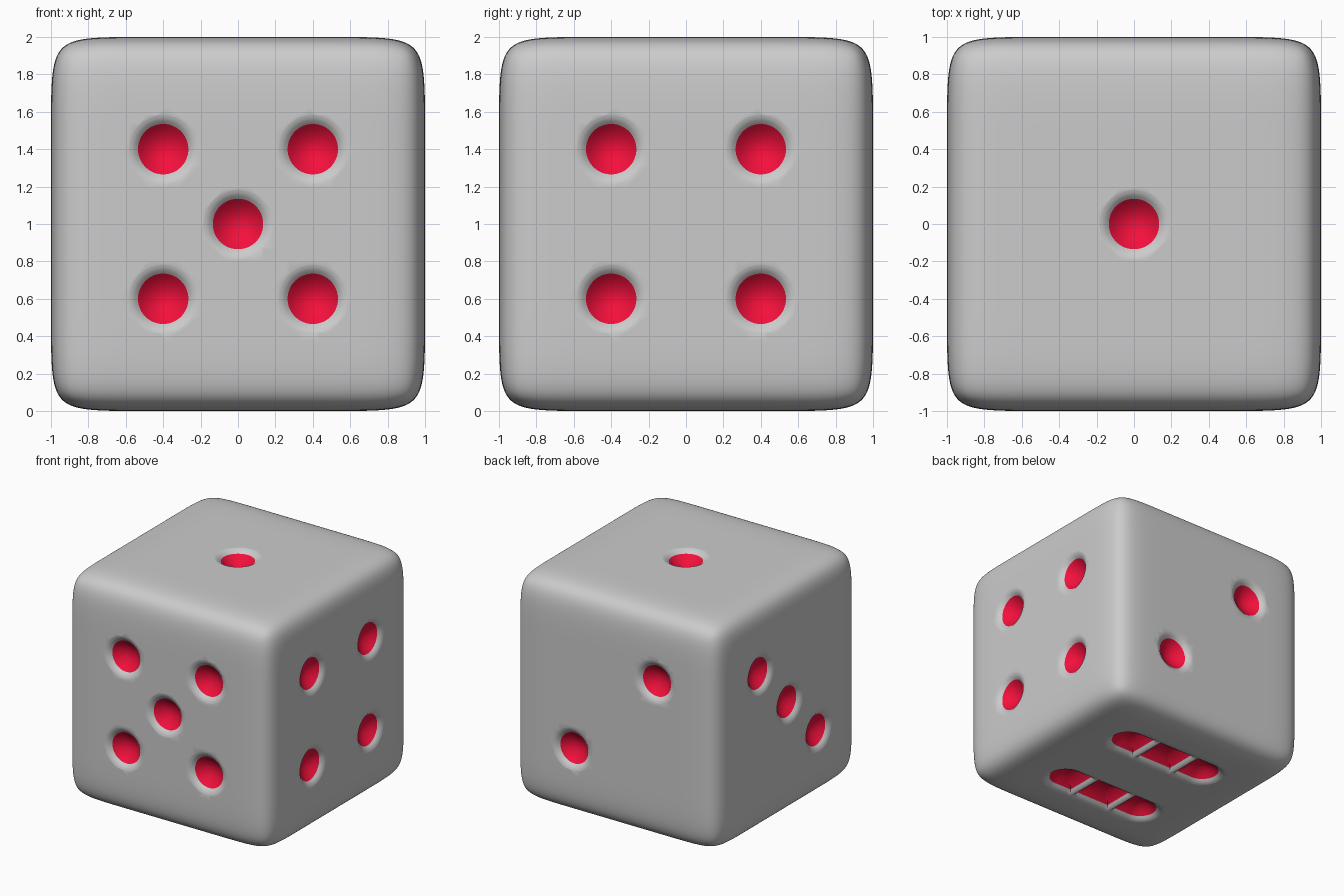
import bpy, bmesh, math
from mathutils import Vector as V

if "Cube" in bpy.data.objects:
    bpy.data.objects.remove(bpy.data.objects["Cube"])

red = bpy.data.materials.new("red_paint")
red.diffuse_color = (0.9, 0.005, 0.045, 1)
red.use_nodes = True
red.node_tree.nodes["Principled BSDF"].inputs["Base Color"].default_value = red.diffuse_color
RIM = 0.135       # radius of the painted part of a dimple
SEG = 48


def make_object(name, bm):
    mesh = bpy.data.meshes.new(name)
    for f in bm.faces:
        f.smooth = True
    bm.to_mesh(mesh)
    bm.free()
    mesh.materials.append(None)
    mesh.materials.append(red)
    ob = bpy.data.objects.new(name, mesh)
    bpy.context.collection.objects.link(ob)
    return ob


# Rounded body: cube with support loops, subdivided
bm = bmesh.new()
bmesh.ops.create_cube(bm, size=2)
for axis in (V((1, 0, 0)), V((0, 1, 0)), V((0, 0, 1))):
    for d in (-0.64, 0.64):
        bmesh.ops.bisect_plane(bm, geom=bm.verts[:] + bm.edges[:] + bm.faces[:],
                               plane_co=axis * d, plane_no=axis)
bmesh.ops.translate(bm, verts=bm.verts, vec=(0, 0, 1))
die = make_object("die_body", bm)
sub = die.modifiers.new("round", 'SUBSURF')
sub.levels = sub.render_levels = 4

# Dimple profile (radius, height): painted bowl, then a soft grey lip
profile = [(r, -0.10 + 0.07 * (r / RIM) ** 2) for r in (0.02, 0.05, 0.08, 0.1, 0.12, RIM)]
profile += [(0.145, -0.021), (0.155, -0.0125), (0.168, -0.005), (0.18, -0.0015),
            (0.187, 0.001), (0.187, 0.1)]


def outline(r, t, flat):
    """Point of a dimple ring; sides listed in flat (-1, 1) are squared off."""
    c, s = math.cos(t), math.sin(t)
    if (1 if c > 0 else -1) not in flat:
        return r * c, r * s
    m = max(abs(c), abs(s))
    e = r + 0.03 if r <= RIM else 0.165 + (r - RIM) * 0.64
    return c / m * e, s / m * r


def add_dimple(bm, u, v, a, b, flat=()):
    n = u.cross(v)
    rings = []
    for r, h in profile:
        ring = []
        for i in range(SEG):
            x, y = outline(r, 2 * math.pi * i / SEG, flat)
            ring.append(bm.verts.new(V((0, 0, 1)) + u * (a + x) + v * (b + y) + n * (1 + h)))
        rings.append(ring)
    bm.faces.new(rings[0][::-1]).material_index = 1
    bm.faces.new(rings[-1])
    for k in range(len(rings) - 1):
        lo, hi = rings[k], rings[k + 1]
        for i in range(SEG):
            j = (i + 1) % SEG
            f = bm.faces.new((lo[i], lo[j], hi[j], hi[i]))
            f.material_index = 1 if profile[k + 1][0] <= RIM else 0


# Dimple positions per side: right axis, up axis, spots
X, Y, Z = V((1, 0, 0)), V((0, 1, 0)), V((0, 0, 1))
p = 0.4
corners = [(-p, -p), (-p, p), (p, -p), (p, p)]
sides = [
    (X, Z, corners + [(0, 0)]),            # front: five
    (Y, Z, corners),                       # right: four
    (-X, Z, [(p, p), (-p, -p)]),           # back: two
    (-Y, Z, [(-p, p), (0, 0), (p, -p)]),   # left: three
    (X, Y, [(0, 0)]),                      # top: one
]
bm = bmesh.new()
for u, v, spots in sides:
    for a, b in spots:
        add_dimple(bm, u, v, a, b)
# Bottom: six, as two rows of stretched dimples parted by thin ridges
for b in (-p, p):
    add_dimple(bm, X, -Y, -p, b, (1,))
    add_dimple(bm, X, -Y, 0, b, (-1, 1))
    add_dimple(bm, X, -Y, p, b, (-1,))
bmesh.ops.recalc_face_normals(bm, faces=bm.faces)
cutter = make_object("dimple_cutter", bm)
cutter.hide_render = True

# Carve the dimples
cut = die.modifiers.new("dimples", 'BOOLEAN')
cut.operation = 'DIFFERENCE'
cut.solver = 'EXACT'
cut.object = cutter
bpy.context.view_layer.objects.active = die
die.select_set(True)
for name in ("round", "dimples"):
    bpy.ops.object.modifier_apply(modifier=name)
bpy.data.objects.remove(cutter)
bpy.ops.object.shade_smooth_by_angle(angle=math.radians(50))
